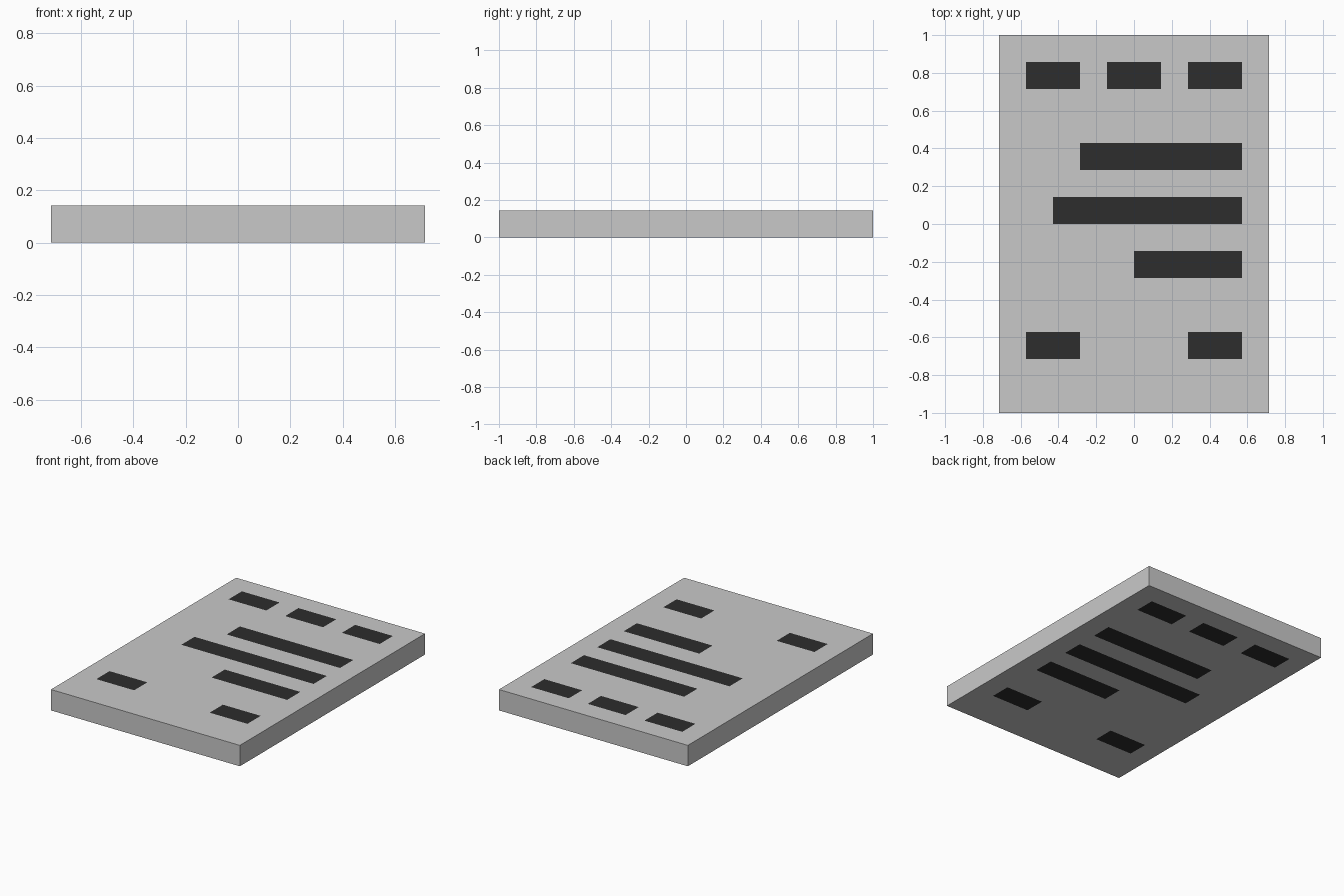
import bpy, bmesh
from mathutils import Vector

if "Cube" in bpy.data.objects:
    bpy.data.objects.remove(bpy.data.objects["Cube"])

U = 1 / 7  # layout module: slab is 10 x 14 x 1 modules

# Marks: (x0, x1, y0, y1) in modules, running through to both faces
MARKS = [
    (-4, -2, 5, 6), (-1, 1, 5, 6), (2, 4, 5, 6),
    (-2, 4, 2, 3), (-3, 4, 0, 1), (0, 4, -2, -1),
    (-4, -2, -5, -4), (2, 4, -5, -4),
]


def material(name, value):
    m = bpy.data.materials.new(name)
    m.diffuse_color = (value, value, value, 1)
    m.use_nodes = True
    m.node_tree.nodes["Principled BSDF"].inputs["Base Color"].default_value = m.diffuse_color
    return m


# Slab
bm = bmesh.new()
bmesh.ops.create_cube(bm, size=1)
for v in bm.verts:
    v.co = Vector((v.co.x * 10 * U, v.co.y * 14 * U, (v.co.z + 0.5) * U))


# Cut the mark outlines into the slab
def cut(axis, pos):
    normal = Vector((0, 0, 0))
    normal[axis] = 1
    geom = bm.verts[:] + bm.edges[:] + bm.faces[:]
    bmesh.ops.bisect_plane(bm, geom=geom, plane_co=normal * pos * U, plane_no=normal)


for x in sorted({v for m in MARKS for v in m[:2]}):
    cut(0, x)
for y in sorted({v for m in MARKS for v in m[2:]}):
    cut(1, y)

# Dark colour for the top and bottom faces inside a mark
bm.normal_update()
for f in bm.faces:
    c = f.calc_center_median() / U
    inside = any(x0 < c.x < x1 and y0 < c.y < y1 for x0, x1, y0, y1 in MARKS)
    f.material_index = int(abs(f.normal.z) > 0.5 and inside)

mesh = bpy.data.meshes.new("marked_slab")
bm.to_mesh(mesh)
bm.free()
mesh.materials.append(material("light grey", 0.584))
mesh.materials.append(material("near black", 0.026))
bpy.context.collection.objects.link(bpy.data.objects.new("marked_slab", mesh))
